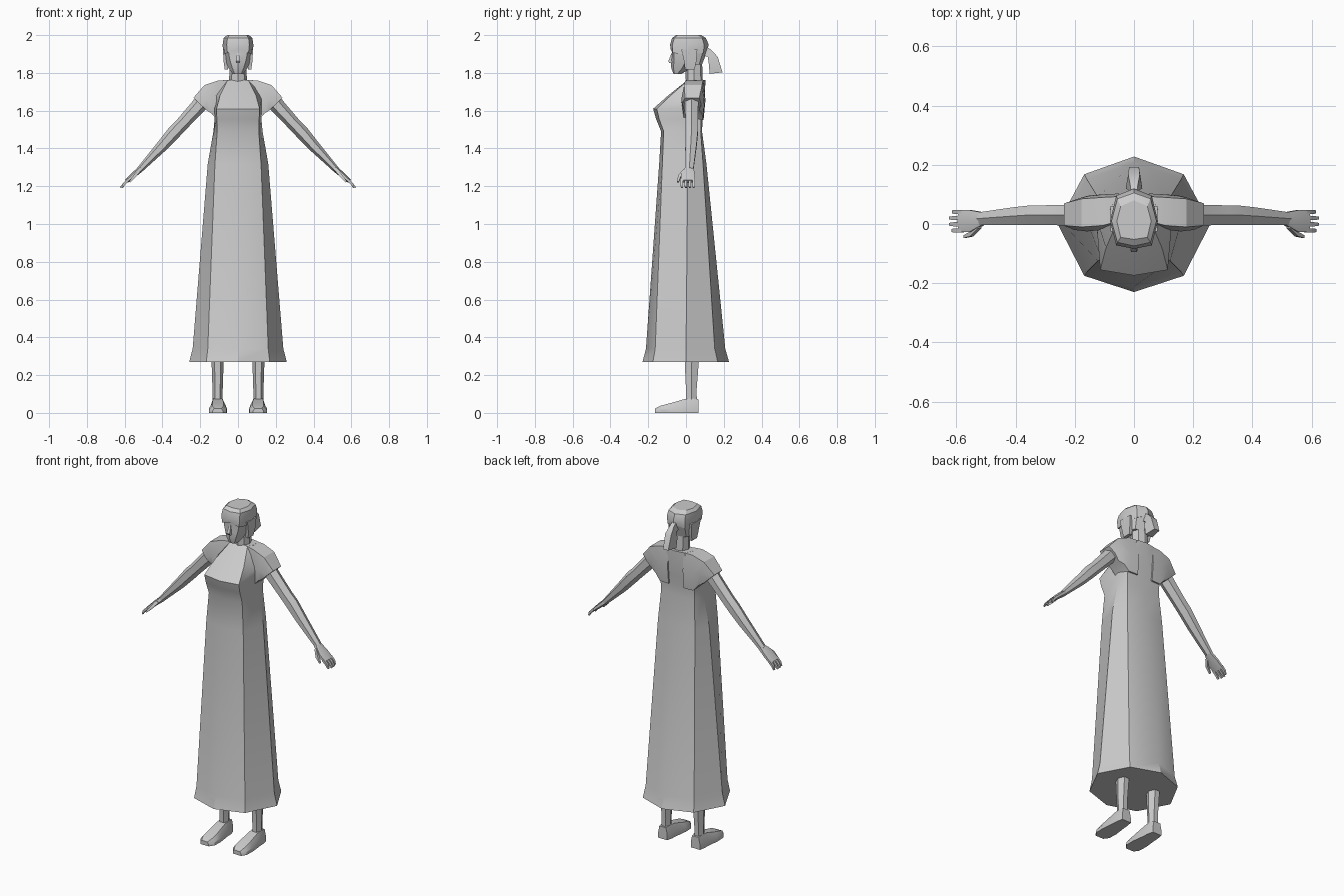
import bpy, bmesh, math
from mathutils import Vector

grey = bpy.data.materials.new("plain grey")
grey.diffuse_color = (0.6, 0.6, 0.6, 1)


def loft(name, rings, mirror=False):
    """Skin a list of equal-sized point rings and cap both ends."""
    bm = bmesh.new()
    rows = [[bm.verts.new(p) for p in r] for r in rings]
    n = len(rows[0])
    for a, b in zip(rows, rows[1:]):
        for i in range(n):
            j = (i + 1) % n
            bm.faces.new((a[i], a[j], b[j], b[i]))
    bm.faces.new(rows[0][::-1])
    bm.faces.new(rows[-1])
    bmesh.ops.recalc_face_normals(bm, faces=bm.faces)
    me = bpy.data.meshes.new(name)
    bm.to_mesh(me)
    bm.free()
    me.materials.append(grey)
    ob = bpy.data.objects.new(name, me)
    bpy.context.collection.objects.link(ob)
    bpy.ops.object.select_all(action='DESELECT')
    ob.select_set(True)
    bpy.context.view_layer.objects.active = ob
    bpy.ops.object.shade_smooth_by_angle(angle=math.radians(30))
    if mirror:
        # reflect across the body's centre plane
        pivot = bpy.data.objects.get("centre") or bpy.data.objects.new("centre", None)
        if not pivot.users_collection:
            bpy.context.collection.objects.link(pivot)
            pivot.hide_render = True
        m = ob.modifiers.new("mirror", 'MIRROR')
        m.mirror_object = pivot
        m.use_mirror_merge = False
    return ob


def octagon(z, xs, xd, yf, yfd, ys, ybd, yb):
    """Symmetric 8-point ring: front, front diagonal, side, back diagonal, back."""
    return [(0, yf, z), (xd, yfd, z), (xs, ys, z), (xd, ybd, z),
            (0, yb, z), (-xd, ybd, z), (-xs, ys, z), (-xd, yfd, z)]


def limb(path, sides=6):
    """Rings along an x-z path; each entry is x, y, z, thickness, half width."""
    rings = []
    for i, (x, y, z, t, w) in enumerate(path):
        a, b = path[max(i - 1, 0)], path[min(i + 1, len(path) - 1)]
        d = Vector((b[0] - a[0], 0, b[2] - a[2])).normalized()
        nrm = Vector((-d.z, 0, d.x))
        ring = []
        for k in range(sides):
            ang = 2 * math.pi * (k + 0.5) / sides
            ring.append(Vector((x, y, z)) + nrm * t * math.sin(ang) * 1.1
                        + Vector((0, w * math.cos(ang) * 1.12, 0)))
        rings.append(ring)
    return rings


def box_ring(z, x0, x1, y0, y1):
    return [(x0, y0, z), (x1, y0, z), (x1, y1, z), (x0, y1, z)]


# Long dress: hem flare, skirt, waist, bust, neckline
loft("dress", [octagon(*r) for r in (
    (0.27, .258, .168, -.23, -.175, 0, .168, .228),
    (0.34, .240, .160, -.212, -.163, 0, .152, .208),
    (1.32, .160, .122, -.142, -.125, .01, .090, .108),
    (1.49, .130, .110, -.132, -.118, .02, .078, .085),
    (1.555, .124, .112, -.158, -.142, .02, .080, .088),
    (1.61, .128, .114, -.174, -.155, .02, .085, .094),
    (1.68, .130, .095, -.095, -.082, .03, .092, .100),
    (1.762, .080, .055, .008, .012, .05, .095, .103))])

# Short cap sleeves with sloping shoulders
def sleeve_ring(xt, zt, xb, zb, y0, y1):
    xm, zm = (xt + xb) / 2, (zt + zb) / 2
    return [(xt, y0 + .015, zt), (xm, y0, zm), (xb, y0 + .01, zb),
            (xb, y1 - .01, zb), (xm, y1, zm), (xt, y1 - .01, zt)]

loft("sleeve", [
    sleeve_ring(.05, 1.762, .05, 1.55, -.005, .103),
    sleeve_ring(.105, 1.76, .11, 1.55, -.02, .10),
    sleeve_ring(.178, 1.735, .140, 1.585, -.025, .095),
    sleeve_ring(.236, 1.668, .168, 1.603, -.02, .08)], True)

# Arms and flat palms
loft("arm", limb([
    (.175, .030, 1.665, .040, .036), (.215, .030, 1.618, .036, .036),
    (.300, .030, 1.525, .032, .034), (.337, .030, 1.487, .033, .034),
    (.400, .026, 1.415, .028, .031), (.520, .018, 1.288, .015, .022)]), True)
loft("palm", limb([
    (.510, .018, 1.296, .015, .022), (.552, .010, 1.260, .013, .038),
    (.590, .010, 1.226, .010, .038)]), True)

# Four fingers and a thumb
for i, (y, tip) in enumerate(((.041, .612), (.020, .622), (-.001, .622), (-.022, .614))):
    loft(f"finger_{i + 1}", limb([
        (.580, y, 1.236, .009, .009), (.603, y, 1.213, .008, .009),
        (tip, y, 1.192, .005, .006)], 4), True)
loft("thumb", limb([
    (.522, -.006, 1.284, .010, .012), (.548, -.034, 1.252, .010, .010),
    (.574, -.043, 1.222, .005, .006)], 4), True)

# Lower legs, continuing up inside the skirt
def leg_ring(z, hx, y0, y1):
    ym, x = (y0 + y1) / 2, .108
    return [(x - hx * .5, y0, z), (x + hx * .5, y0, z), (x + hx, ym, z),
            (x + hx * .5, y1, z), (x - hx * .5, y1, z), (x - hx, ym, z)]

loft("leg", [leg_ring(.05, .026, .0, .058), leg_ring(.12, .027, .0, .056),
             leg_ring(.30, .033, -.008, .07), leg_ring(.60, .045, -.03, .07)], True)

# Shoes: wedge sections from heel to toe
def shoe_ring(y, x0, x1, zt, inset):
    return [(x0, y, 0), (x1, y, 0), (x1, y, zt * .45),
            (x1 - inset, y, zt), (x0 + inset, y, zt), (x0, y, zt * .45)]

loft("shoe", [
    shoe_ring(.066, .078, .138, .072, .008), shoe_ring(.030, .070, .144, .077, .012),
    shoe_ring(-.005, .068, .146, .074, .014), shoe_ring(-.080, .058, .154, .052, .018),
    shoe_ring(-.135, .060, .152, .038, .016), shoe_ring(-.163, .080, .134, .024, .008)], True)

# Neck
loft("neck", [octagon(1.73, .048, .034, .0, .012, .045, .080, .09),
              octagon(1.86, .044, .032, -.005, .008, .04, .075, .085)])

# Face tapering to the chin
loft("face", [octagon(*r) for r in (
    (1.795, .028, .018, -.066, -.062, -.045, -.03, -.025),
    (1.825, .050, .030, -.078, -.066, -.02, .02, .03),
    (1.865, .066, .042, -.079, -.064, .0, .05, .06),
    (1.895, .072, .048, -.074, -.064, .0, .07, .08),
    (1.940, .074, .052, -.077, -.066, .0, .07, .08))])
loft("nose", [box_ring(1.852, -.012, .012, -.088, -.06),
              box_ring(1.862, -.010, .010, -.094, -.06),
              box_ring(1.905, -.005, .005, -.076, -.06)])

# Hair: cap with a flat crown, rear and side locks
cap = [octagon(*r) for r in (
    (1.915, .080, .056, -.082, -.070, .01, .092, .115),
    (1.950, .081, .060, -.084, -.072, .01, .096, .120),
    (1.985, .076, .056, -.074, -.062, .01, .085, .105),
    (2.000, .058, .045, -.052, -.045, .01, .060, .080))]
# fringe parts upward at the middle and drops towards the temples
cap[0] = [(x, y, 1.925 - abs(x) * .35) for x, y, z in cap[0]]
loft("hair_cap", cap)
loft("back_hair", [octagon(*r) for r in (
    (1.845, .066, .050, .015, .015, .035, .070, .085),
    (1.920, .078, .056, -.01, -.01, .02, .092, .115))])
loft("side_lock", [box_ring(1.818, .052, .070, -.005, .045),
                   box_ring(1.860, .056, .076, -.010, .055),
                   box_ring(1.925, .060, .080, -.025, .060)], True)

# Ponytail: side outline swept down behind the head
def tail_ring(y0, z0, y1, z1, h):
    return [(-h, y0, z0), (h, y0, z0), (h * .7, y1, z1), (-h * .7, y1, z1)]

loft("ponytail", [
    tail_ring(.085, 1.895, .095, 1.945, .018), tail_ring(.115, 1.885, .130, 1.925, .018),
    tail_ring(.120, 1.855, .168, 1.885, .028), tail_ring(.125, 1.795, .193, 1.803, .024)])
